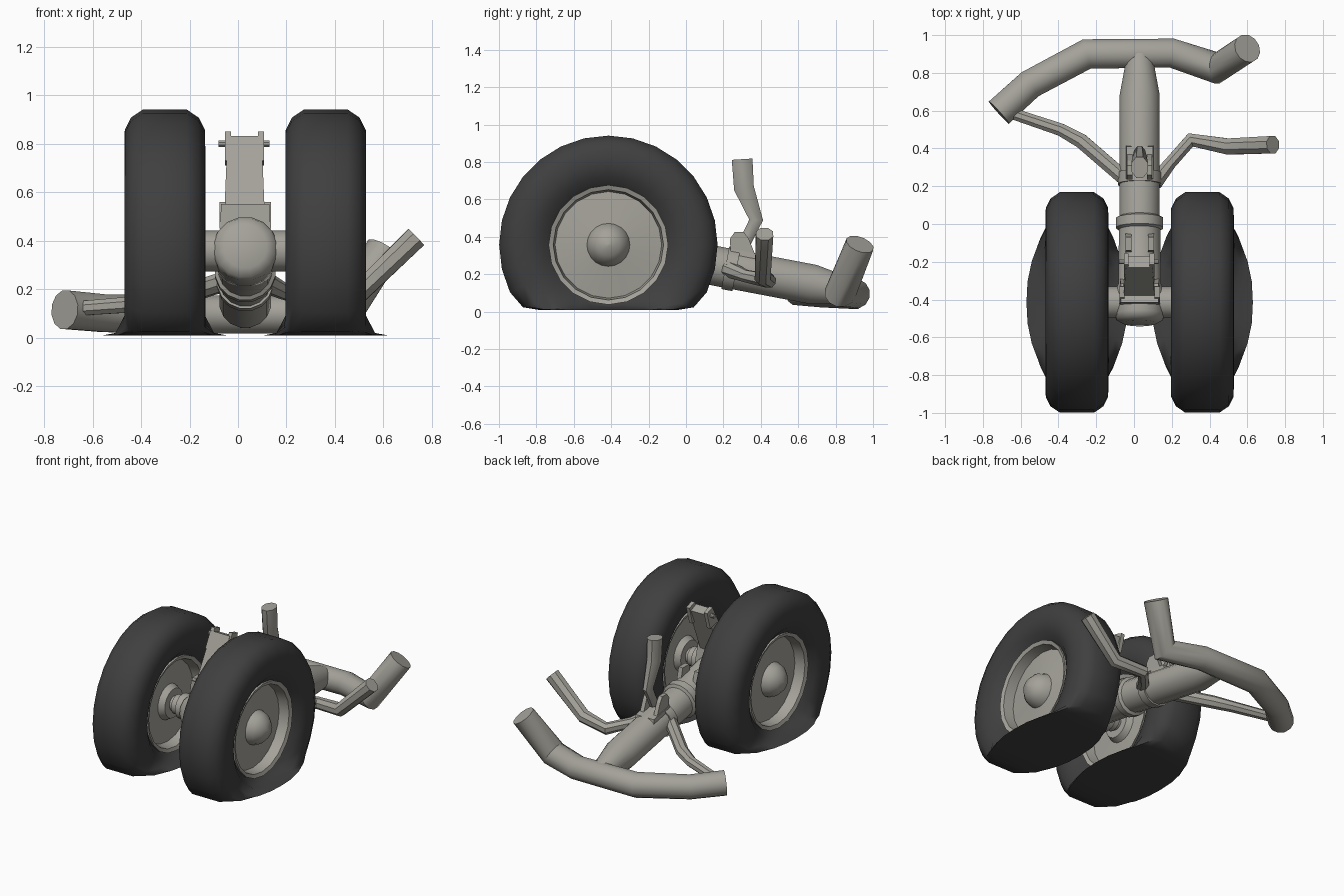
import bpy, bmesh, math
from mathutils import Vector

if "Cube" in bpy.data.objects:
    bpy.data.objects.remove(bpy.data.objects["Cube"])

CX = 0.03                 # strut / wheel pair centre in x
AY, AZ = -0.415, 0.357    # axle position


def material(name, rgb):
    m = bpy.data.materials.new(name)
    m.diffuse_color = (*rgb, 1)
    m.use_nodes = True
    m.node_tree.nodes["Principled BSDF"].inputs["Base Color"].default_value = m.diffuse_color
    return m


METAL = material("grey metal", (0.37, 0.36, 0.32))
RUBBER = material("black rubber", (0.05, 0.05, 0.05))


def finish(bm, name, mat, angle=40):
    bmesh.ops.remove_doubles(bm, verts=bm.verts, dist=1e-5)
    bmesh.ops.recalc_face_normals(bm, faces=bm.faces)
    me = bpy.data.meshes.new(name)
    bm.to_mesh(me)
    bm.free()
    me.materials.append(mat)
    ob = bpy.data.objects.new(name, me)
    bpy.context.collection.objects.link(ob)
    bpy.ops.object.select_all(action='DESELECT')
    ob.select_set(True)
    bpy.context.view_layer.objects.active = ob
    if angle:
        bpy.ops.object.shade_smooth_by_angle(angle=math.radians(angle))
    return ob


def skin(bm, rings, cap=True, loop=False):
    n = len(rings[0])
    pairs = list(zip(rings, rings[1:])) + ([(rings[-1], rings[0])] if loop else [])
    for a, b in pairs:
        for i in range(n):
            j = (i + 1) % n
            bm.faces.new((a[i], a[j], b[j], b[i]))
    if cap and not loop:
        bm.faces.new(rings[0])
        bm.faces.new(rings[-1])


def tube(name, path, radii, sides=10, ref=(0, 0, 1), flat=1.0, angle=40):
    """Sweep a polygon along a path; flat scales its thickness along ref."""
    pts = [Vector(p) for p in path]
    bm = bmesh.new()
    rings = []
    for i, p in enumerate(pts):
        t = Vector()
        if i:
            t += (p - pts[i - 1]).normalized()
        if i < len(pts) - 1:
            t += (pts[i + 1] - p).normalized()
        t.normalize()
        u = t.cross(Vector(ref)).normalized()
        v = u.cross(t)
        rings.append([])
        for k in range(sides):
            a = 2 * math.pi * (k + 0.5) / sides
            rings[-1].append(bm.verts.new(
                p + radii[i] * (u * math.cos(a) + v * math.sin(a) * flat)))
    skin(bm, rings)
    return finish(bm, name, mat=METAL, angle=angle)


def lathe(bm, profile, cx, sign, sides, loop):
    """Spin (radius, x) points around the axle."""
    rings = []
    for r, x in profile:
        rings.append([bm.verts.new((cx + sign * x,
                                    AY + r * math.sin(2 * math.pi * k / sides),
                                    AZ - r * math.cos(2 * math.pi * k / sides)))
                      for k in range(sides)])
    skin(bm, rings, loop=loop)


def plate(name, sections):
    """Loft rectangles: (centre, half width in x, half depth vector)."""
    bm = bmesh.new()
    rings = []
    for c, w, d in sections:
        c, d, x = Vector(c), Vector(d), Vector((w, 0, 0))
        rings.append([bm.verts.new(q) for q in (c - x - d, c + x - d, c + x + d, c - x + d)])
    skin(bm, rings)
    return finish(bm, name, METAL, 0)


def axis_z(y):            # height of the sloping strut axis
    return 0.36 - 0.19 * (y + 0.45)


# Wheels: flattened tyre, dished rim with hub dome
half = [(0.30, 0.10), (0.325, 0.115), (0.365, 0.15), (0.43, 0.167), (0.50, 0.165), (0.55, 0.14), (0.584, 0.09)]
tyre_profile = half + [(r, -x) for r, x in reversed(half)]
rim_profile = [(0.002, 0.165), (0.06, 0.15), (0.10, 0.11), (0.115, 0.065), (0.285, 0.045),
               (0.295, 0.115), (0.32, 0.125), (0.32, -0.125), (0.295, -0.115), (0.28, -0.05),
               (0.12, -0.06), (0.10, -0.10), (0.002, -0.10)]
for side, sign in (("left", -1), ("right", 1)):
    wx = CX + sign * 0.332
    bm = bmesh.new()
    lathe(bm, tyre_profile, wx, sign, 28, True)
    for v in bm.verts:     # squash on the ground and spread sideways
        depth = 0.03 - v.co.z
        if depth > 0:
            v.co.x = wx + (v.co.x - wx) * (1 + 0.62 * min(depth / 0.17, 1))
            v.co.z = 0.03 - 0.022 * min(depth / 0.12, 1)
    finish(bm, side + "_tyre", RUBBER, 60)
    bm = bmesh.new()
    lathe(bm, rim_profile, wx, sign, 20, False)
    finish(bm, side + "_rim", METAL, 35)

# Axle with stepped collars
for name, r, h in (("axle", 0.05, 0.33), ("axle_collar", 0.085, 0.165), ("axle_spacer", 0.065, 0.21)):
    bm = bmesh.new()
    lathe(bm, [(r, -h), (r, h)], CX, 1, 14, False)
    finish(bm, name, METAL)

# Main strut: rounded foot, piston, collar, cylinder tapering into the cross bar
strut = [(-0.525, 0.09), (-0.505, 0.125), (-0.48, 0.135), (-0.36, 0.135), (-0.32, 0.115), (-0.03, 0.112),
         (-0.02, 0.127), (0.03, 0.127), (0.04, 0.108), (0.68, 0.108), (0.84, 0.078), (0.90, 0.07)]
tube("main_strut", [(CX, y, axis_z(y)) for y, r in strut], [r for y, r in strut], 16)
tube("strut_band", [(CX, y, axis_z(y)) for y in (0.21, 0.27)], [0.118, 0.118], 16)

# Bent cross bar at the rear
tube("cross_bar", [(-0.715, 0.59, 0.115), (-0.55, 0.74, 0.10), (-0.25, 0.90, 0.095), (0.2, 0.905, 0.095),
                   (0.44, 0.825, 0.10), (0.60, 0.93, 0.36)],
     [0.082, 0.08, 0.083, 0.08, 0.085, 0.078], 12)

# Side braces, one still joined and one bent upwards
tube("left_brace", [(-0.66, 0.59, 0.12), (-0.39, 0.50, 0.14), (-0.28, 0.44, 0.16), (-0.06, 0.25, 0.23)],
     [0.032, 0.036, 0.042, 0.042], 8)
tube("right_brace", [(0.11, 0.22, 0.23), (0.19, 0.32, 0.19), (0.30, 0.445, 0.165), (0.50, 0.41, 0.185),
                     (0.735, 0.42, 0.415)], [0.045, 0.035, 0.04, 0.046, 0.05], 8)

# Upright broken arm and its bracket
tube("upright_arm", [(0.03, 0.31, 0.36), (0.03, 0.335, 0.41), (0.03, 0.375, 0.49), (0.03, 0.31, 0.66),
                     (0.03, 0.30, 0.815)], [0.035, 0.035, 0.04, 0.058, 0.06], 8, ref=(1, 0, 0), flat=0.8)
plate("arm_bracket", [((CX, 0.33, 0.17), 0.085, (0, 0.105, -0.02)), ((CX, 0.325, 0.32), 0.07, (0, 0.085, -0.016))])
for x in (CX - 0.052, CX + 0.052):
    plate("arm_lug", [((x, 0.31, 0.28), 0.014, (0, 0.07, 0)), ((x, 0.285, 0.39), 0.014, (0, 0.05, 0)),
                      ((x, 0.285, 0.425), 0.014, (0, 0.025, 0))])

# Torque link: foot clevis, tapered plate, top lugs and pin
plate("link_base", [((CX, -0.36, 0.40), 0.105, (0, 0.07, -0.01)), ((CX, -0.365, 0.53), 0.10, (0, 0.05, -0.02))])
plate("torque_link", [((0.027, -0.35, 0.50), 0.083, (0, 0.035, -0.02)),
                      ((0.027, -0.20, 0.82), 0.07, (0, 0.03, -0.012))])
for sign in (-1, 1):
    plate("link_top_lug", [((0.027 + sign * 0.068, -0.235, 0.72), 0.013, (0, 0.045, -0.01)),
                           ((0.027 + sign * 0.068, -0.185, 0.84), 0.013, (0, 0.03, -0.01))])
    plate("link_base_lug", [((CX + sign * 0.093, -0.375, 0.45), 0.014, (0, 0.05, 0)),
                            ((CX + sign * 0.093, -0.36, 0.56), 0.014, (0, 0.03, 0))])
    plate("collar_lug", [((CX + sign * 0.06, -0.10, 0.33), 0.016, (0, 0.06, 0)),
                         ((CX + sign * 0.06, -0.105, 0.45), 0.016, (0, 0.035, 0))])
tube("link_pin", [(-0.08, -0.20, 0.80), (0.13, -0.20, 0.80)], [0.014, 0.014], 8)
